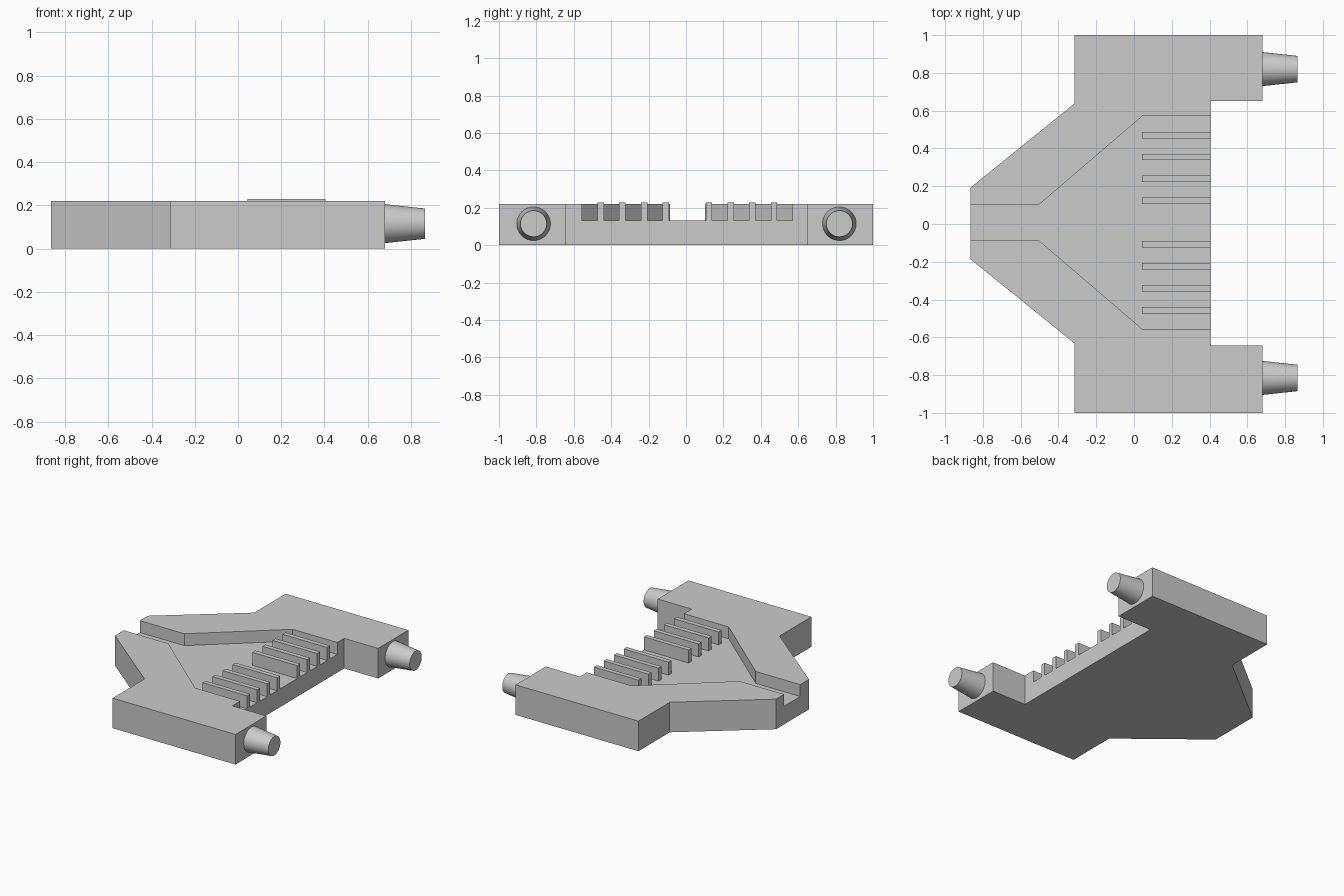
import bpy, bmesh, math
from mathutils import Matrix

cube = bpy.data.objects.get("Cube")
if cube:
    bpy.data.objects.remove(cube, do_unlink=True)

FLOOR, TOP, FIN_TOP = 0.133, 0.22, 0.228
MID = 0.0075            # centre line of the channel in y

grey = bpy.data.materials.new("light grey")
grey.use_nodes = True
grey.diffuse_color = (0.6, 0.6, 0.6, 1)
grey.node_tree.nodes["Principled BSDF"].inputs["Base Color"].default_value = (0.6, 0.6, 0.6, 1)


def finish(name, bm):
    bmesh.ops.recalc_face_normals(bm, faces=bm.faces)
    mesh = bpy.data.meshes.new(name)
    bm.to_mesh(mesh)
    bm.free()
    mesh.materials.append(grey)
    obj = bpy.data.objects.new(name, mesh)
    bpy.context.collection.objects.link(obj)
    return obj


def prism(name, outline, z0, z1):
    """Extrude a flat outline from z0 up to z1."""
    bm = bmesh.new()
    face = bm.faces.new([bm.verts.new((x, y, z0)) for x, y in outline])
    new = bmesh.ops.extrude_face_region(bm, geom=[face])["geom"]
    verts = [v for v in new if isinstance(v, bmesh.types.BMVert)]
    bmesh.ops.translate(bm, verts=verts, vec=(0, 0, z1 - z0))
    return finish(name, bm)


def mirrored(half, mid):
    """Complete a half outline by reflecting it about y = mid."""
    return half + [(x, 2 * mid - y) for x, y in reversed(half)]


# Body plate with two arms and a tapered nose
body = prism("body", mirrored(
    [(-0.865, 0.193), (-0.315, 0.638), (-0.315, 1.0), (0.68, 1.0),
     (0.68, 0.65), (0.405, 0.65)], 0.003), 0, TOP)
for v in body.data.vertices:
    if v.co.y < -0.9:
        v.co.y = -1.0

# Funnel-shaped recess, open at the nose and between the arms
cutter = prism("recess_cutter", mirrored(
    [(-1.0, MID + 0.093), (-0.505, MID + 0.093), (0.043, MID + 0.563),
     (0.55, MID + 0.563)], MID), FLOOR, 0.4)
cutter.hide_render = True
cutter.hide_viewport = True
cut = body.modifiers.new("recess", 'BOOLEAN')
cut.operation = 'DIFFERENCE'
cut.solver = 'EXACT'
cut.object = cutter

# Eight thin fins on the recess floor
for side, label in ((1, "back"), (-1, "front")):
    for k in range(1, 5):
        y = MID + side * 0.1158 * k
        prism(f"fin_{label}_{k}",
              [(0.043, y - 0.017), (0.405, y - 0.017),
               (0.405, y + 0.017), (0.043, y + 0.017)], FLOOR, FIN_TOP)

# Tapered pegs on the ends of the arms
for y, label in ((0.82, "back"), (-0.815, "front")):
    bm = bmesh.new()
    bmesh.ops.create_cone(
        bm, cap_ends=True, segments=48, radius1=0.09, radius2=0.07, depth=0.185,
        matrix=Matrix.Translation((0.7725, y, 0.115)) @ Matrix.Rotation(math.pi / 2, 4, 'Y'))
    peg = finish(f"peg_{label}", bm)
    bpy.ops.object.select_all(action='DESELECT')
    bpy.context.view_layer.objects.active = peg
    peg.select_set(True)
    bpy.ops.object.shade_smooth_by_angle(angle=math.radians(35))
